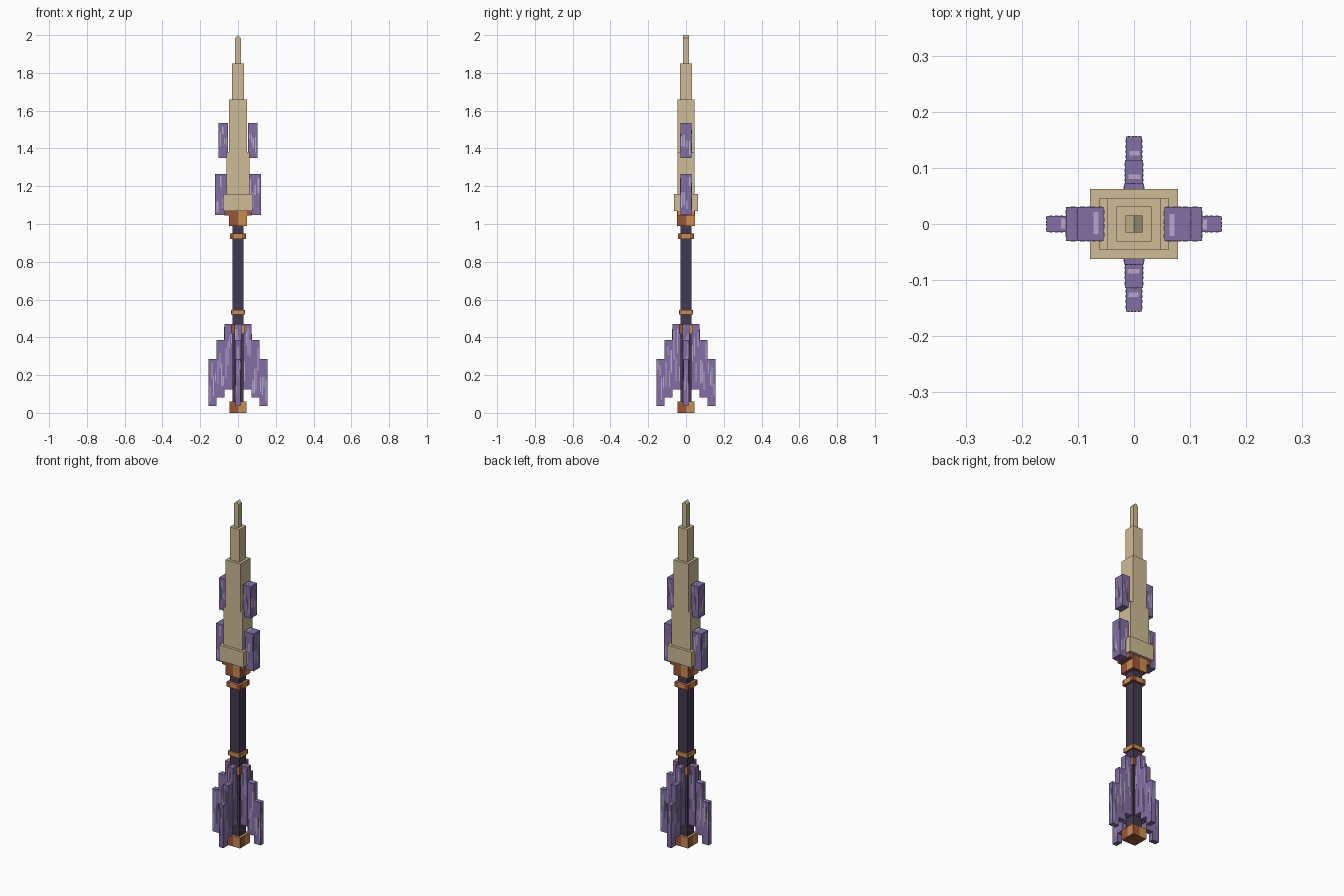
import bpy, bmesh, random
from math import pi
from mathutils import Matrix, Vector

cube = bpy.data.objects.get("Cube")
if cube:
    bpy.data.objects.remove(cube, do_unlink=True)
random.seed(4)


def material(name, rgb):
    lin = [((c / 255 + 0.055) / 1.055) ** 2.4 for c in rgb] + [1]
    m = bpy.data.materials.new(name)
    m.use_nodes = True
    m.diffuse_color = lin
    m.node_tree.nodes["Principled BSDF"].inputs["Base Color"].default_value = lin
    return m


TAN = material("tan bone", (206, 188, 149))
DARK = material("dark violet wood", (68, 57, 80))
PURPLE = material("purple crystal", (133, 110, 165))
PALE = material("pale purple streak", (182, 168, 206))
ORANGE = material("copper light", (203, 139, 80))
BROWN = material("copper dark", (152, 86, 58))


def add_box(bm, lo, hi, mat=0):
    lo, hi = Vector(lo), Vector(hi)
    place = Matrix.Translation((lo + hi) / 2) @ Matrix.Diagonal((*(hi - lo), 1))
    verts = bmesh.ops.create_cube(bm, size=1, matrix=place)["verts"]
    for f in {f for v in verts for f in v.link_faces}:
        f.material_index = mat
    return verts


def finish(bm, name, mats, turn=0):
    mesh = bpy.data.meshes.new(name)
    bm.to_mesh(mesh)
    bm.free()
    for m in mats:
        mesh.materials.append(m)
    ob = bpy.data.objects.new(name, mesh)
    ob.rotation_euler.z = turn
    bpy.context.collection.objects.link(ob)
    return ob


def block(name, hx, hy, z0, z1, mat):
    bm = bmesh.new()
    add_box(bm, (-hx, -hy, z0), (hx, hy, z1))
    return finish(bm, name, [mat])


def copper(name, hx, hy, z0, z1, cuts, is_dark):
    """Metal block whose sides are cut into upright bands of two tones."""
    bm = bmesh.new()
    add_box(bm, (-hx, -hy, z0), (hx, hy, z1))
    for axis in (Vector((1, 0, 0)), Vector((0, 1, 0))):
        for c in cuts:
            bmesh.ops.bisect_plane(bm, geom=bm.verts[:] + bm.edges[:] + bm.faces[:],
                                   plane_co=axis * c, plane_no=axis)
    bm.normal_update()
    for f in bm.faces:
        across = Vector((0, 0, 1)).cross(f.normal)
        side = f.calc_center_median().dot(across)
        f.material_index = int(f.normal.z < -0.5 or is_dark(side))
    finish(bm, name, [ORANGE, BROWN])


def crystal(bm, lo, hi):
    """Purple slab with thin pale upright streaks on its sides and top."""
    add_box(bm, lo, hi)
    thick = 0.001
    height = hi[2] - lo[2]
    for axis in (0, 1):
        other = 1 - axis
        width = hi[other] - lo[other]
        for edge in (lo[axis], hi[axis]):
            for slot in (0.08, 0.3, 0.5, 0.75):
                a, b = [0] * 3, [0] * 3
                a[axis], b[axis] = edge - thick, edge + thick
                a[other] = lo[other] + width * slot
                b[other] = a[other] + width * 0.13
                length = height * random.uniform(0.15, 0.45)
                a[2] = lo[2] + random.uniform(0.1, 0.97) * (height - length)
                b[2] = a[2] + length
                add_box(bm, a, b, 1)
    # short streak on the top
    w = hi[0] - lo[0]
    d = hi[1] - lo[1]
    add_box(bm, (lo[0] + w * 0.2, lo[1] + d * 0.15, hi[2] - thick),
            (lo[0] + w * 0.38, hi[1] - d * 0.2, hi[2] + thick), 1)


# Handle
block("shaft", 0.03, 0.03, 0.03, 1.02, DARK)


def left_half(side):
    return side < 0


copper("pommel", 0.045, 0.045, 0, 0.06, [0], left_half)
copper("fin_collar", 0.037, 0.037, 0.42, 0.465, [0], left_half)
copper("lower_ring", 0.038, 0.038, 0.52, 0.545, [-0.03, 0.03], lambda s: abs(s) > 0.03)
copper("upper_ring", 0.043, 0.043, 0.92, 0.95, [-0.02, 0.02], lambda s: abs(s) > 0.02)
copper("guard_neck", 0.047, 0.047, 0.99, 1.072, [0], left_half)
copper("guard_plate", 0.072, 0.045, 1.045, 1.072, [-0.047, 0.047], lambda s: abs(s) > 0.047)

# Stepped blade
block("blade_base", 0.078, 0.0625, 1.07, 1.16, TAN)
block("blade_lower", 0.062, 0.046, 1.16, 1.38, TAN)
block("blade_middle", 0.047, 0.046, 1.38, 1.66, TAN)
block("blade_upper", 0.031, 0.031, 1.66, 1.85, TAN)

# Tip with a ridge running front to back
bm = bmesh.new()
add_box(bm, (-0.015, -0.015, 1.85), (0.015, 0.015, 1.985))
top = [f for f in bm.faces if f.calc_center_median().z > 1.98][0]
new = bmesh.ops.extrude_discrete_faces(bm, faces=[top])["faces"][0]
for v in new.verts:
    v.co.x, v.co.z = 0, 2
bm.free()
bm = bmesh.new()
add_box(bm, (-0.015, -0.015, 1.85), (0.015, 0.015, 1.985))
top = max(bm.faces, key=lambda f: f.calc_center_median().z)
grown = bmesh.ops.extrude_face_region(bm, geom=[top])["geom"]
for v in grown:
    if isinstance(v, bmesh.types.BMVert):
        v.co.x, v.co.z = 0, 2
bmesh.ops.delete(bm, geom=[top] if top.is_valid else [], context="FACES_ONLY")
bmesh.ops.remove_doubles(bm, verts=bm.verts[:], dist=0.0001)
bmesh.ops.recalc_face_normals(bm, faces=bm.faces[:])
finish(bm, "blade_tip", [TAN])

# Crystals on both sides of the blade
for side, turn in (("left", 0), ("right", pi)):
    for level, outer, z0, z1 in (("lower", 0.121, 1.047, 1.265), ("upper", 0.102, 1.35, 1.535)):
        bm = bmesh.new()
        crystal(bm, (0.054, -0.03, z0), (outer, 0.03, z1))
        finish(bm, f"{side}_{level}_crystal", [PURPLE, PALE], turn)

# Four stepped fins around the lower shaft
for i, side in enumerate(("left", "back", "right", "front")):
    bm = bmesh.new()
    for r0, r1, half, z0, z1 in ((0.028, 0.072, 0.018, 0.125, 0.47),
                                 (0.072, 0.114, 0.016, 0.082, 0.385),
                                 (0.114, 0.156, 0.014, 0.036, 0.285)):
        crystal(bm, (r0, -half, z0), (r1, half, z1))
    finish(bm, f"{side}_fin", [PURPLE, PALE], i * pi / 2)
